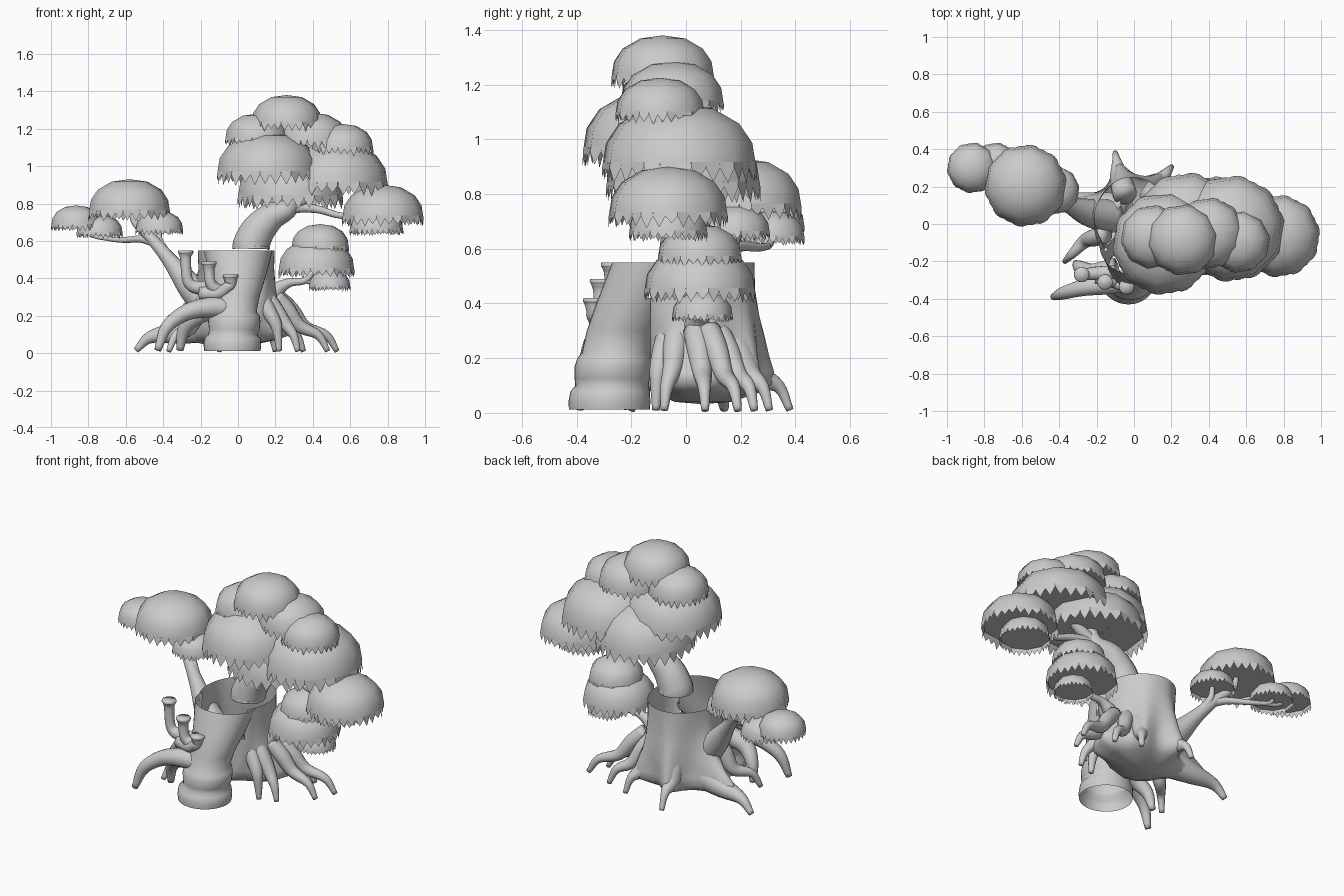
import bpy, bmesh, random
from math import sin, cos, pi, tau, atan2, hypot
from mathutils import Vector

random.seed(4)


def finish(bm, name):
    me = bpy.data.meshes.new(name)
    bm.normal_update()
    for f in bm.faces:
        f.smooth = True
    bm.to_mesh(me)
    bm.free()
    ob = bpy.data.objects.new(name, me)
    bpy.context.collection.objects.link(ob)
    return ob


def catmull(pts, sub):
    """Smooth path through points of any dimension."""
    p = [Vector(q) for q in pts]
    p = [p[0] * 2 - p[1]] + p + [p[-1] * 2 - p[-2]]
    out = []
    for i in range(1, len(p) - 2):
        a, b, c, d = p[i - 1:i + 3]
        for k in range(sub):
            t = k / sub
            out.append((b * 2 + (c - a) * t + (a * 2 - b * 5 + c * 4 - d) * t * t
                        + (b * 3 - a - c * 3 + d) * t ** 3) * 0.5)
    return out + [p[-2]]


def loft(bm, rings, caps=(False, False)):
    rv = [[bm.verts.new(c) for c in r] for r in rings]
    n = len(rv[0])
    for a, b in zip(rv, rv[1:]):
        for i in range(n):
            j = (i + 1) % n
            bm.faces.new((a[i], a[j], b[j], b[i]))
    if caps[0]:
        bm.faces.new(rv[0][::-1])
    if caps[1]:
        bm.faces.new(rv[-1])
    return rv


def tube(name, pts, n=12, sub=5):
    """Tapered limb; each point is x, y, z, radius."""
    path = catmull(pts, sub)
    pos = [p.to_3d() for p in path]
    rings, side = [], None
    for i, p in enumerate(path):
        t = (pos[min(i + 1, len(pos) - 1)] - pos[max(i - 1, 0)]).normalized()
        if side is None:
            side = t.orthogonal()
        side = (side - t * side.dot(t)).normalized()
        up = t.cross(side)
        r = max(p[3], 0.004)
        rings.append([pos[i] + (side * cos(a) + up * sin(a)) * r
                      for a in (tau * k / n for k in range(n))])
    bm = bmesh.new()
    loft(bm, rings, (True, True))
    return finish(bm, name)


def shell(name, prof, n, drop, ridges=(), front=-1.0, flip=False):
    """Stacked ellipses z, cx, cy, rx, ry, flare; ridges flare towards roots."""
    rings = []
    for z, cx, cy, rx, ry, flare in prof:
        ring = []
        for k in range(n):
            a = tau * k / n
            v = Vector((cx + rx * cos(a), cy + ry * sin(a), z))
            for fx, fy in ridges:
                b = atan2(fy - cy, fx - cx)
                push = max(0, hypot(fx - cx, fy - cy) - 0.22) * flare
                s = max(0, cos(a - b)) ** 22
                v += Vector((cos(b), sin(b), 0)) * push * s
            v.y = max(v.y, front)
            ring.append(v)
        rings.append(ring)
    bm = bmesh.new()
    loft(bm, rings[::-1] if flip else rings)
    gone = [f for f in bm.faces if drop(f.calc_center_median())]
    bmesh.ops.delete(bm, geom=gone, context='FACES')
    return finish(bm, name)


def canopy(name, x, y, top, r, n=10, m=3):
    """Faceted leaf dome, underside disc and ragged fringe."""
    fr = 0.25 * r
    rim, h = top - r + fr, r - fr

    def ring(s, z):
        return [Vector((x + s * r * cos(tau * (k + .25) / n),
                        y + s * r * sin(tau * (k + .25) / n), z)) for k in range(n)]
    bm = bmesh.new()
    prof = ((0.99, 0), (0.95, 0.33), (0.78, 0.66), (0.44, 0.92))
    rings = [ring(s, rim + h * z) for s, z in prof]
    last = loft(bm, rings)[-1]
    tip = bm.verts.new((x, y, top))
    for i in range(n):
        bm.faces.new((last[i], last[(i + 1) % n], tip))
    bm.faces.new([bm.verts.new(c) for c in ring(0.97, rim + 0.003)][::-1])
    # ragged teeth along each straight rim edge
    c, edge = Vector((x, y, 0)), rings[0]
    for i in range(n):
        a, b = edge[i], edge[(i + 1) % n]
        for k in range(m):
            p, q = a.lerp(b, k / m), a.lerp(b, (k + 1) / m)
            mid = (p + q) / 2
            out = (mid - c).to_2d().normalized().to_3d() * 0.03 * r
            band = Vector((0, 0, -0.3 * fr)) + out * 0.4
            t = mid + out + Vector((0, 0, -fr * random.uniform(0.75, 1.15)))
            bm.faces.new([bm.verts.new(v) for v in (p, p + band, t, q + band, q)])
    return finish(bm, name)


# leaf canopies: x, y, top height, radius
for i, c in enumerate([
        (.26, -.085, 1.38, .19), (.10, -.07, 1.28, .17), (.40, -.05, 1.285, .19),
        (.56, -.095, 1.225, .165), (.16, -.105, 1.18, .275), (.52, -.025, 1.13, .285),
        (.28, -.01, 1.06, .285), (.775, -.065, .90, .22), (.74, -.065, .775, .145),
        (.44, .05, .69, .155), (.42, .05, .61, .205), (.49, .06, .445, .112),
        (-.58, .205, .93, .22), (-.865, .3, .79, .135), (-.74, .31, .74, .125),
        (-.42, .18, .76, .128)]):
    canopy(f"leaf_canopy_{i + 1}", *c)

# hollow main trunk flaring into its root ridges, with rounded belly
ridges = [(-.1, .375), (.2, .31), (-.545, .15), (.38, .12), (.32, -.06)]
shell("main_trunk", [
    (.55, -.01, .01, .205, .24, 0), (.45, -.008, .01, .197, .24, .03),
    (.36, -.008, .02, .19, .235, .12), (.28, -.01, .03, .19, .23, .25),
    (.21, -.01, .04, .19, .215, .45), (.15, -.015, .04, .19, .205, .68),
    (.105, -.02, .05, .19, .2, .72), (.07, -.03, .055, .16, .17, .35),
    (.04, -.04, .06, .09, .1, .05), (.032, -.04, .06, .002, .002, 0)], 60,
    lambda c: c.y < -.128 and c.z > .36, ridges, -.13, True)

# front column with bulging foot
shell("front_column", [
    (.012, -.03, -.28, .15, .148, 0), (.04, -.03, -.28, .154, .15, 0), (.08, -.03, -.277, .15, .145, 0),
    (.1, -.028, -.27, .13, .133, 0), (.125, -.02, -.27, .135, .138, 0), (.17, -.02, -.267, .14, .14, 0),
    (.2, -.02, -.262, .135, .135, 0), (.22, -.02, -.255, .12, .125, 0), (.3, -.01, -.235, .125, .128, 0),
    (.42, 0, -.175, .152, .145, 0), (.55, 0, -.11, .185, .16, 0)], 36,
    lambda c: c.y > -.12 and c.z > .4)

# upper trunk bending to the right, and its crown branches
tube("upper_trunk", [(.07, 0, .558, .1), (.073, 0, .585, .098), (.11, 0, .66, .09),
                     (.18, 0, .73, .075), (.28, -.02, .79, .05), (.3, -.04, .95, .035)], 16)
tube("right_arch_branch", [(.17, 0, .72, .06), (.28, -.02, .775, .035), (.42, -.03, .77, .022),
                           (.55, -.05, .735, .017), (.7, -.06, .735, .012)])
tube("crown_branch", [(.28, -.02, .78, .04), (.4, -.03, .86, .03), (.5, -.03, .95, .02)])

# left limb and twigs
tube("left_limb", [(-.12, .04, .22, .09), (-.24, .06, .34, .075), (-.36, .11, .49, .042),
                   (-.46, .16, .61, .03), (-.55, .2, .7, .02), (-.57, .21, .78, .012)], 14)
for i, p in enumerate([
        [(-.44, .15, .59, .026), (-.52, .2, .61, .02), (-.62, .27, .605, .015),
         (-.72, .31, .62, .012), (-.76, .31, .67, .01)],
        [(-.68, .3, .61, .013), (-.78, .31, .63, .012), (-.86, .305, .69, .01)],
        [(-.37, .12, .51, .03), (-.42, .16, .6, .02), (-.42, .18, .68, .012)]]):
    tube(f"left_twig_{i + 1}", p)

# lower right limb
tube("right_limb", [(.12, .03, .2, .09), (.19, .04, .32, .05), (.27, .05, .375, .025),
                    (.36, .05, .39, .018), (.42, .05, .46, .012)])
tube("right_twig", [(.34, .05, .39, .015), (.42, .055, .375, .012), (.49, .06, .385, .01)])

# arching roots that leave the flared trunk: middle point, foot and width
for i, (mx, my, mz, fx, fy, w) in enumerate([
        (.2, -.1, .16, .22, -.11, .034), (.25, -.05, .16, .32, -.08, .036),
        (.33, .06, .145, .48, .07, .036), (.36, .14, .14, .53, .19, .034),
        (.24, .19, .14, .35, .25, .034), (.14, .23, .14, .2, .305, .045),
        (-.08, .26, .14, -.1, .38, .05), (-.26, -.09, .13, -.37, -.2, .038)]):
    tube(f"root_{i + 1}", [(mx * .6, my * .6, .3, w * 1.3), (mx * .8, my * .8, .23, w * 1.25),
                           (mx, my, mz, w), ((mx + 2 * fx) / 3, (my + 2 * fy) / 3, .095, .024),
                           (fx, fy, .01, .014)])

# wide left buttress root
tube("buttress_root", [(-.05, .06, .19, .12), (-.18, .08, .145, .09), (-.33, .11, .11, .06),
                       (-.47, .13, .085, .033), (-.545, .14, .015, .016)], 16)

# front roots wrapping off the column
tube("front_root_long", [(.0, -.3, .23, .05), (-.13, -.32, .245, .055), (-.27, -.34, .22, .045),
                         (-.38, -.37, .14, .034), (-.43, -.39, .015, .018)], 14)
tube("front_root_short", [(-.1, -.24, .25, .06), (-.22, -.26, .2, .05),
                          (-.29, -.23, .12, .035), (-.31, -.21, .015, .018)])

# horn-shaped spouts with flared lips
for i, (x, y, top, bx, by, bz) in enumerate([
        (-.28, -.27, .55, -.1, -.26, .35), (-.155, -.31, .49, -.04, -.28, .33),
        (-.04, -.335, .42, -.2, -.28, .32)]):
    d = 1 if bx > x else -1
    tube(f"spout_{i + 1}", [(bx, by, bz, .04), (x + d * .065, (y + by) / 2, bz + .0, .036),
                            (x + d * .012, y, bz + .035, .029), (x, y, top - .05, .029),
                            (x, y, top - .02, .037), (x, y, top - .012, .042), (x, y, top, .04)], 14, 4)
